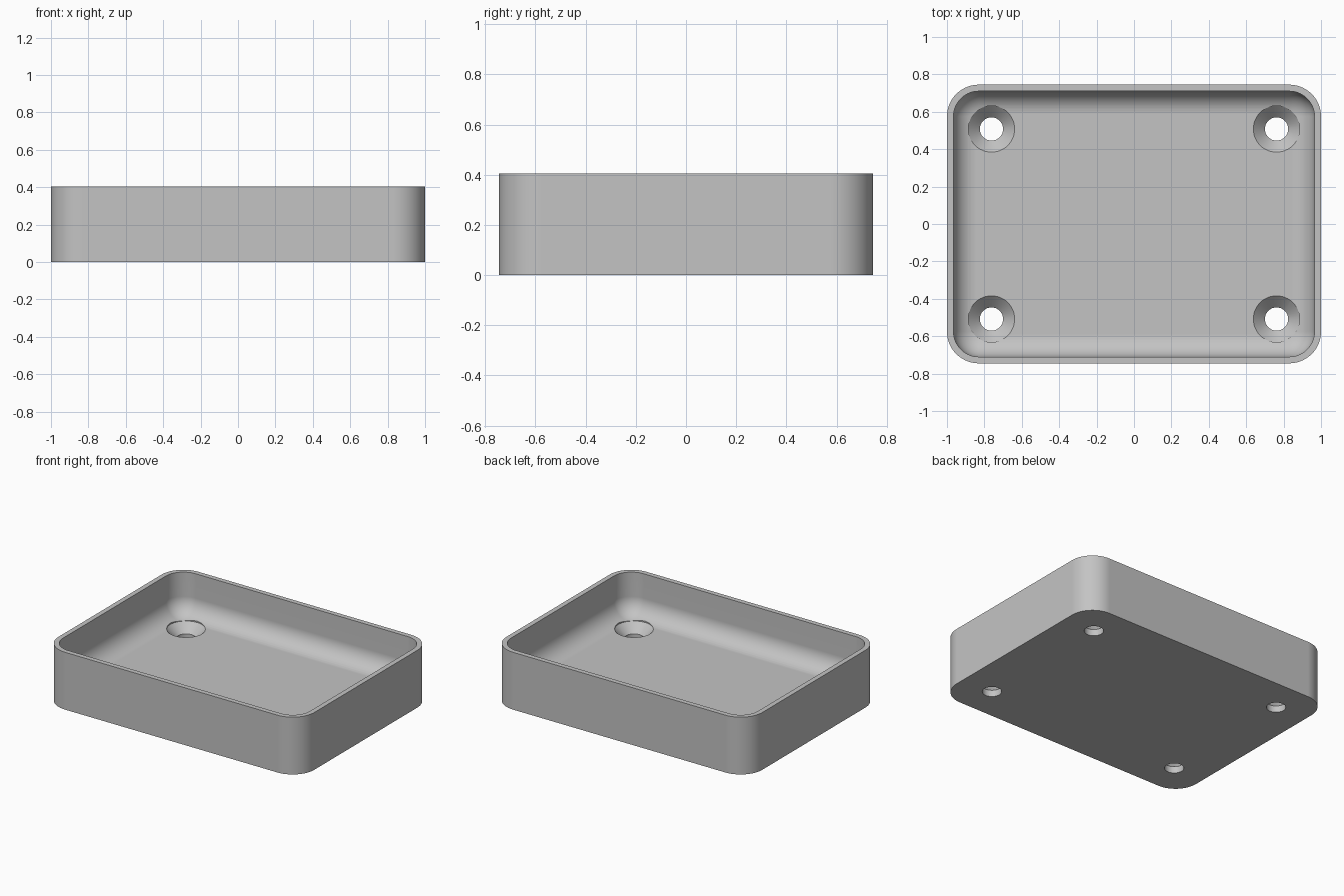
import bpy, bmesh
from math import sin, cos, pi, radians

cube = bpy.data.objects.get("Cube")
if cube:
    bpy.data.objects.remove(cube, do_unlink=True)

HALF_X, HALF_Y, HEIGHT = 1.0, 0.745, 0.405
CORNER, WALL, FLOOR, FILLET = 0.17, 0.035, 0.108, 0.125
HOLE_X, HOLE_Y, HOLE_R, SINK_R = 0.762, 0.508, 0.062, 0.124

grey = bpy.data.materials.new("plain grey")
grey.use_nodes = True
grey.diffuse_color = (0.55, 0.55, 0.55, 1)
grey.node_tree.nodes["Principled BSDF"].inputs["Base Color"].default_value = grey.diffuse_color


def rounded_ring(bm, inset, z, steps=14):
    """Rounded rectangle of vertices, inset from the outer wall."""
    r = CORNER - inset
    ring = []
    for i, (sx, sy) in enumerate([(1, 1), (-1, 1), (-1, -1), (1, -1)]):
        for k in range(steps + 1):
            a = (i + k / steps) * pi / 2
            ring.append(bm.verts.new((sx * (HALF_X - CORNER) + r * cos(a),
                                      sy * (HALF_Y - CORNER) + r * sin(a), z)))
    return ring


def circle_ring(bm, x, y, r, z, steps=48):
    return [bm.verts.new((x + r * cos(2 * pi * k / steps),
                          y + r * sin(2 * pi * k / steps), z)) for k in range(steps)]


def loft(bm, rings):
    """Skin a stack of rings and cap both ends."""
    for a, b in zip(rings, rings[1:]):
        for i in range(len(a)):
            j = (i + 1) % len(a)
            bm.faces.new((a[i], a[j], b[j], b[i]))
    bm.faces.new(rings[0][::-1])
    bm.faces.new(rings[-1])


def make_object(name, bm):
    bmesh.ops.recalc_face_normals(bm, faces=bm.faces[:])
    mesh = bpy.data.meshes.new(name)
    bm.to_mesh(mesh)
    bm.free()
    mesh.materials.append(grey)
    obj = bpy.data.objects.new(name, mesh)
    bpy.context.collection.objects.link(obj)
    return obj


# Tray: outer wall, flat rim, inner wall, rounded fillet down to the floor
bm = bmesh.new()
rings = [rounded_ring(bm, 0, 0), rounded_ring(bm, 0, HEIGHT), rounded_ring(bm, WALL, HEIGHT)]
for k in range(13):
    a = k / 12 * pi / 2
    rings.append(rounded_ring(bm, WALL + FILLET * (1 - cos(a)),
                              FLOOR + FILLET * (1 - sin(a))))
loft(bm, rings)
tray = make_object("tray", bm)

# Four countersunk screw holes
bm = bmesh.new()
for sx in (-1, 1):
    for sy in (-1, 1):
        profile = [(HOLE_R, -0.1), (HOLE_R, FLOOR - SINK_R + HOLE_R),
                   (SINK_R, FLOOR), (SINK_R, 0.3)]
        loft(bm, [circle_ring(bm, sx * HOLE_X, sy * HOLE_Y, r, z) for r, z in profile])
cutter = make_object("screw_hole_cutter", bm)
cutter.hide_render = True

# Cut the holes, then discard the cutter
cut = tray.modifiers.new("screw holes", 'BOOLEAN')
cut.operation = 'DIFFERENCE'
cut.solver = 'EXACT'
cut.object = cutter
bpy.ops.object.select_all(action='DESELECT')
tray.select_set(True)
bpy.context.view_layer.objects.active = tray
bpy.ops.object.modifier_apply(modifier=cut.name)
bpy.data.objects.remove(cutter, do_unlink=True)

# Smooth the curved walls, keep the rim and hole edges sharp
bpy.ops.object.shade_smooth_by_angle(angle=radians(30))
weighted = tray.modifiers.new("flat floor shading", 'WEIGHTED_NORMAL')
weighted.keep_sharp = True
